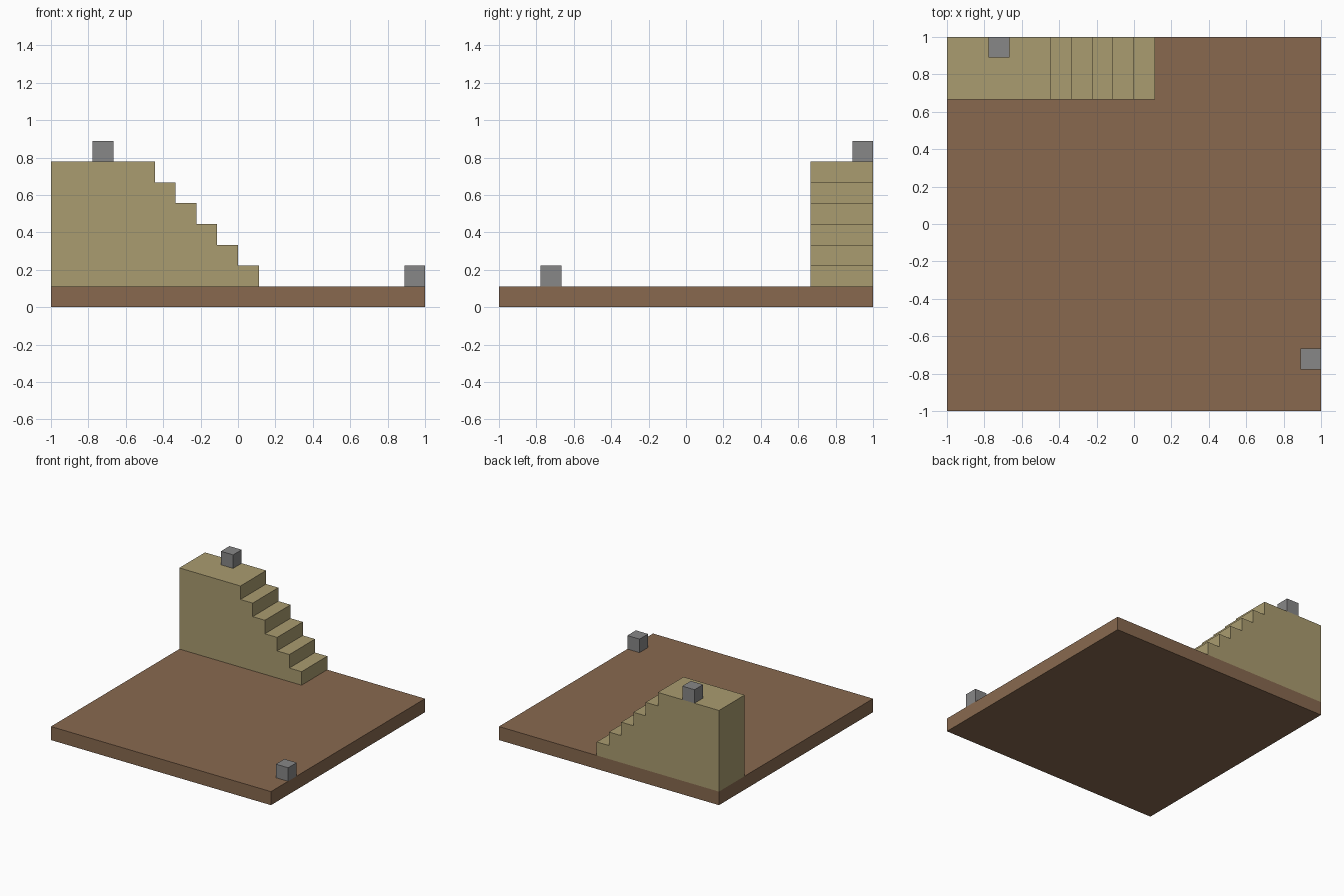
import bpy
import bmesh
from mathutils import Vector

if "Cube" in bpy.data.objects:
    bpy.data.objects.remove(bpy.data.objects["Cube"], do_unlink=True)

U = 1 / 9  # one block


def material(name, rgb):
    mat = bpy.data.materials.new(name)
    mat.use_nodes = True
    colour = (*rgb, 1)
    mat.diffuse_color = colour
    mat.node_tree.nodes["Principled BSDF"].inputs["Base Color"].default_value = colour
    return mat


def finish(name, bm, mat):
    bmesh.ops.recalc_face_normals(bm, faces=bm.faces)
    mesh = bpy.data.meshes.new(name)
    bm.to_mesh(mesh)
    bm.free()
    mesh.materials.append(mat)
    bpy.context.collection.objects.link(bpy.data.objects.new(name, mesh))


def box(name, low, size, mat):
    """Box from its low corner and size, both in blocks."""
    bm = bmesh.new()
    bmesh.ops.create_cube(bm, size=1)
    for v in bm.verts:
        v.co = Vector((l + (c + 0.5) * s) * U for l, c, s in zip(low, v.co, size))
    finish(name, bm, mat)


earth = material("earth brown", (0.246, 0.141, 0.078))
sand = material("sand", (0.402, 0.332, 0.162))
stone = material("stone grey", (0.245, 0.242, 0.245))

# Ground slab
box("ground", (-9, -9, 0), (18, 18, 1), earth)

# Staircase: stepped side profile extruded to the back edge
profile = [(-9, 1), (-9, 7)]
for step in range(6):
    profile += [(step - 4, 7 - step), (step - 4, 6 - step)]
bm = bmesh.new()
side = bm.faces.new([bm.verts.new((x * U, 6 * U, z * U)) for x, z in profile])
extruded = bmesh.ops.extrude_face_region(bm, geom=[side], use_keep_orig=True)
moved = [e for e in extruded["geom"] if isinstance(e, bmesh.types.BMVert)]
bmesh.ops.translate(bm, verts=moved, vec=(0, 3 * U, 0))
finish("staircase", bm, sand)

# Small stone blocks
box("upper_block", (-7, 8, 7), (1, 1, 1), stone)
box("lower_block", (8, -7, 1), (1, 1, 1), stone)
